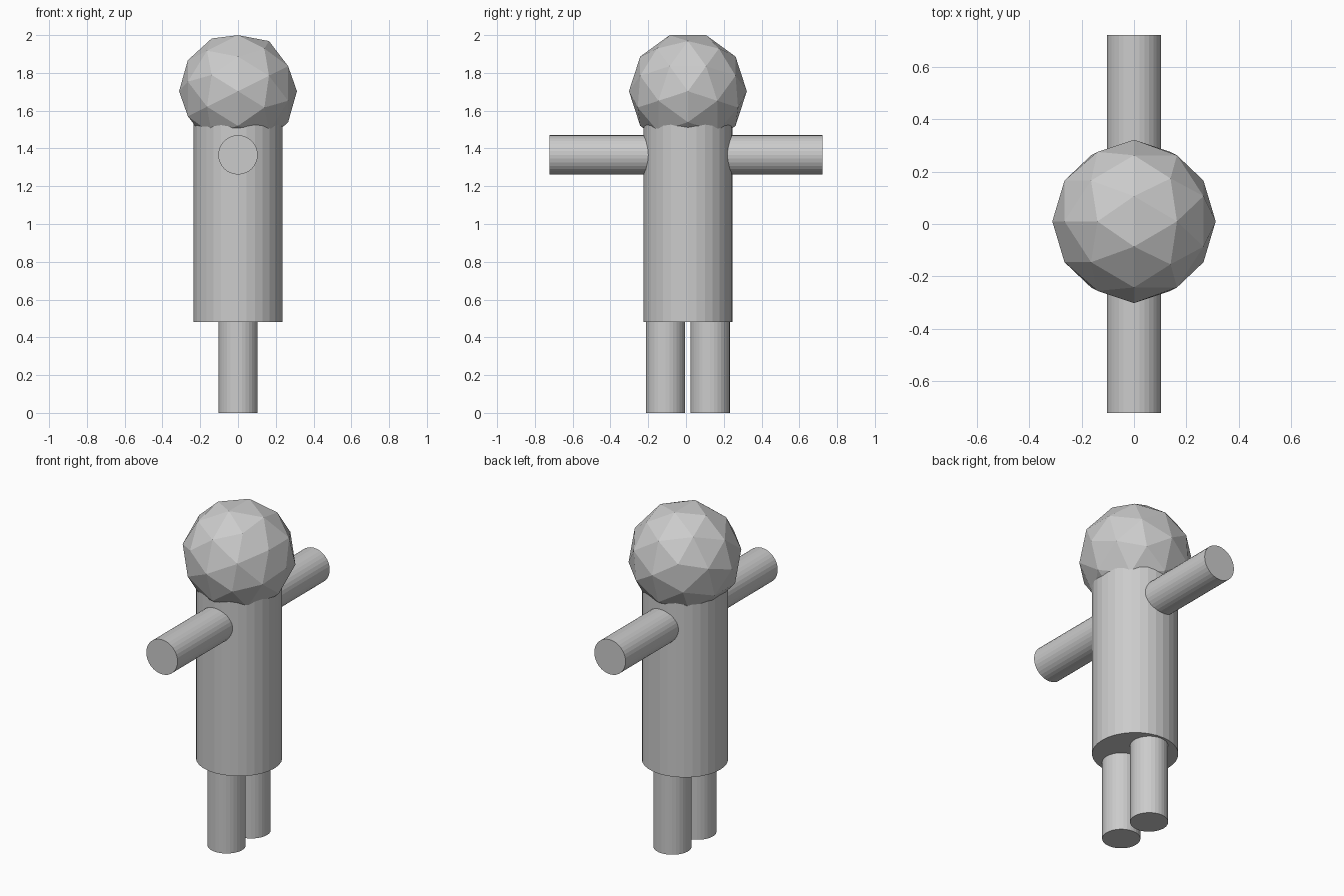
import bpy
from math import pi

cube = bpy.data.objects.get("Cube")
if cube:
    bpy.data.objects.remove(cube, do_unlink=True)

# One plain grey for the whole figure
GREY = (0.6, 0.6, 0.6, 1)
grey = bpy.data.materials.new("plain_grey")
grey.use_nodes = True
grey.diffuse_color = GREY
grey.node_tree.nodes["Principled BSDF"].inputs["Base Color"].default_value = GREY

LIMB_R = 0.104
MID_Y = 0.01


def finish(name):
    part = bpy.context.object
    part.name = name
    part.data.materials.append(grey)


def cylinder(name, radius, length, centre, tilt=0):
    bpy.ops.mesh.primitive_cylinder_add(vertices=32, radius=radius, depth=length,
                                        location=centre, rotation=(tilt, 0, 0))
    finish(name)


# Torso
bottom, top = 0.48, 1.53
cylinder("torso", 0.235, top - bottom, (0, MID_Y, (bottom + top) / 2))

# Faceted head, lying on its side so a flat edge is uppermost
bpy.ops.mesh.primitive_ico_sphere_add(subdivisions=2, radius=0.312,
                                      location=(0, MID_Y, 1.703), rotation=(0, -pi / 2, 0))
finish("head")

# Arms and legs, front and back
for side, sign in (("front", -1), ("back", 1)):
    cylinder(side + "_arm", LIMB_R, 0.62, (0, sign * 0.412, 1.366), pi / 2)
    cylinder(side + "_leg", LIMB_R, 0.5, (0, MID_Y + sign * 0.118, 0.25))
